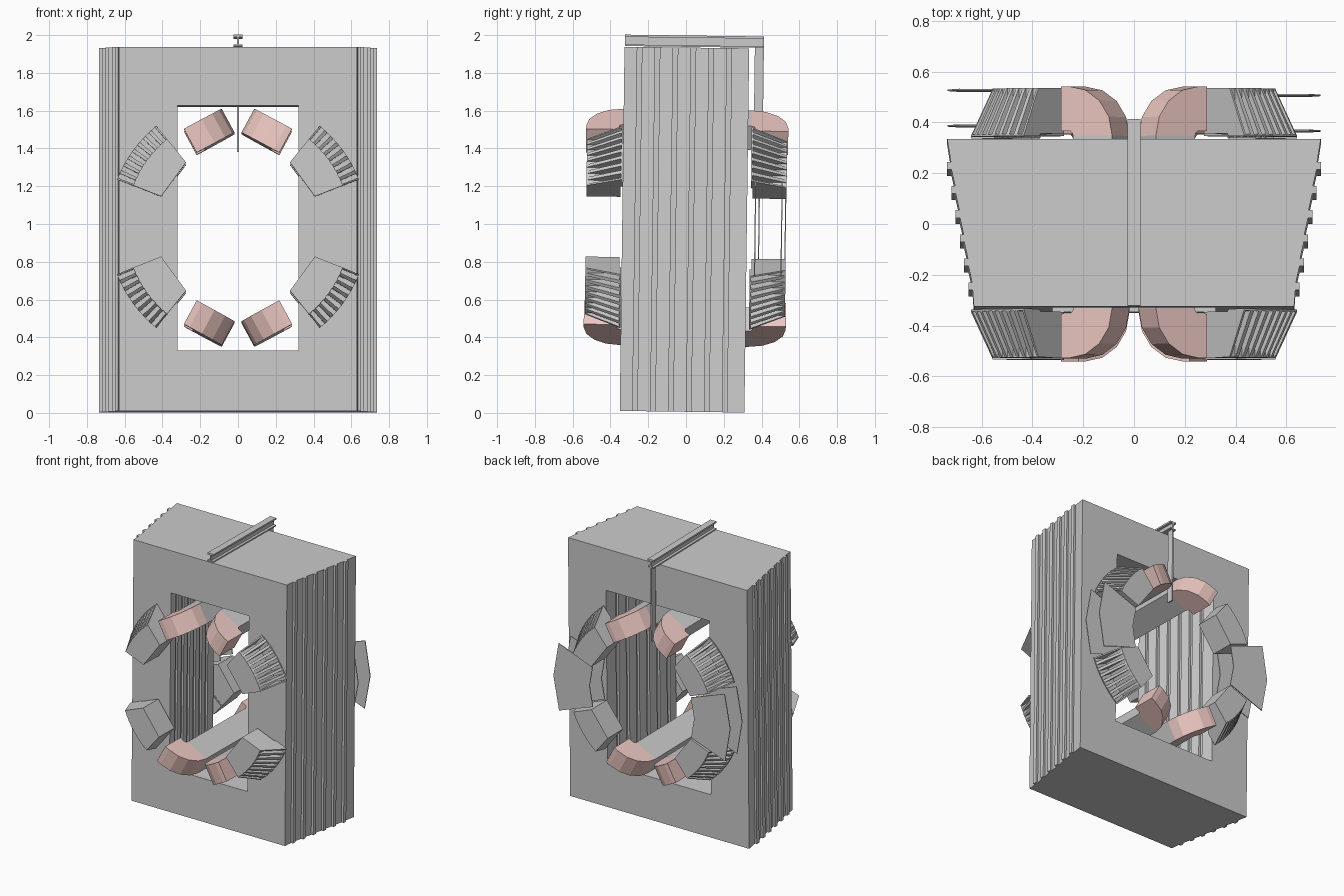
import bpy, bmesh, math
from mathutils import Matrix

if "Cube" in bpy.data.objects:
    bpy.data.objects.remove(bpy.data.objects["Cube"])

ZC = 0.974                                   # height of the coil axis
TILT = (Matrix.Translation((0, 0, ZC + 0.006)) @ Matrix.Rotation(math.radians(-0.75), 4, 'X')
        @ Matrix.Translation((0, 0, -ZC)))   # whole magnet leans slightly back

pink = bpy.data.materials.new("coil_pink")
pink.diffuse_color = (0.85, 0.58, 0.54, 1)
pink.use_nodes = True
pink.node_tree.nodes["Principled BSDF"].inputs["Base Color"].default_value = pink.diffuse_color


def build(name, solids, mat=None):
    """Each solid is a list of vertex rings, skinned and capped."""
    bm = bmesh.new()
    for rings in solids:
        vs = [[bm.verts.new(p) for p in ring] for ring in rings]
        n = len(vs[0])
        for a, b in zip(vs, vs[1:]):
            for i in range(n):
                j = (i + 1) % n
                bm.faces.new((a[i], a[j], b[j], b[i]))
        bm.faces.new(vs[0])
        bm.faces.new(vs[-1])
    bmesh.ops.recalc_face_normals(bm, faces=bm.faces)
    me = bpy.data.meshes.new(name)
    bm.to_mesh(me)
    bm.free()
    ob = bpy.data.objects.new(name, me)
    bpy.context.collection.objects.link(ob)
    ob.matrix_world = TILT
    if mat:
        me.materials.append(mat)
    return ob


def extrude_z(pts, z0, z1):
    return [[(x, y, z) for x, y in pts] for z in (z0, z1)]


def extrude_y(pts, y0, y1):
    return [[(x, y, z) for x, z in pts] for y in (y0, y1)]


def box(x0, x1, y0, y1, z0, z1):
    return extrude_z([(x0, y0), (x1, y0), (x1, y1), (x0, y1)], z0, z1)


def flip(solid, sx=1, sy=1, sz=1):
    """Mirror a solid about the coil axis."""
    return [[(x * sx, y * sy, ZC + (z - ZC) * sz) for x, y, z in r] for r in solid]


def polar(r, deg):
    return r * math.cos(math.radians(deg)), ZC + r * math.sin(math.radians(deg))


# Stepped side outline, widest at the back
YO = -0.008
side = []
for i in range(7):
    x = 0.735 - 0.0167 * i
    y = 0.33 - (0 if i == 0 else 0.025 + 0.095 * i) + YO
    side.append((x, y))
    if i < 6:
        end = 0.33 - 0.12 - 0.095 * i + YO
        side += [(x - 0.0145, end + 0.03), (x, end + 0.03), (x, end)]
side.append((0.63, -0.33 + YO))

# Iron yoke with stepped window cut through
outline = side + [(-x, y) for x, y in reversed(side)]
yoke = build("yoke", [extrude_z(outline, 0, 1.928)])
inner = [(x - 0.31, y) for x, y in side]
inner = [(inner[0][0], 0.5)] + inner + [(inner[-1][0], -0.5)]
hole = inner + [(-x, y) for x, y in reversed(inner)]
cutter = build("window_cutter", [extrude_z(hole, 0.32, 1.617)])
cutter.hide_render = True
mod = yoke.modifiers.new("window", 'BOOLEAN')
mod.object = cutter
mod.solver = 'EXACT'
bpy.context.view_layer.objects.active = yoke
bpy.ops.object.modifier_apply(modifier="window")
bpy.data.objects.remove(cutter)

# Coil cross-section frame: u along the bend, v across it
ANG = math.radians(-28.5)
def coil(u, v, y):
    return (0.018 + u * math.cos(ANG) - v * math.sin(ANG), y,
            ZC + 0.5 + u * math.sin(ANG) + v * math.cos(ANG))

RO, RI, T, Y0 = 0.195, 0.02, 0.143, 0.34
elbow = []
for k in range(5):
    a = math.radians(22.5 * k)
    elbow.append([coil(RO - r * math.cos(a), v, Y0 + r * math.sin(a))
                  for r, v in ((RO, 0), (RI, 0), (RI, T), (RO, T))])
elbow.append([coil(0.228, v, Y0 + r) for r, v in ((RO, 0), (RI, 0), (RI, T), (RO, T))])
bar = [[coil(u, v, y) for u, v in ((0, 0), (RO - RI, 0), (RO - RI, T), (0, T))]
       for y in (-Y0, Y0)]

# Clamp: ring sector block plus radial gussets
A0, A1, N = 21.4, 51.0, 8
STEP = (A1 - A0) / N
block = extrude_y([polar(0.437, A1), polar(0.437, A0)]
                  + [polar(0.596, A0 + STEP * k) for k in range(N + 1)], 0.35, 0.53)
gussets = []
for k in range(N + 1):
    mid = A0 + STEP * k
    lo, hi = max(A0, mid - 0.8), min(A1, mid + 0.8)
    gussets.append([[(polar(r, a)[0], y, polar(r, a)[1])
                     for r, y in ((0.585, 0.53), (0.597, 0.53), (0.688, 0.345), (0.585, 0.345))]
                    for a in (lo, hi)])
base = extrude_y([polar(0.59, A0 + STEP * k) for k in range(N + 1)]
                 + [polar(0.688, A1 - STEP * k) for k in range(N + 1)], 0.34, 0.348)

for sx, hs in ((1, "right"), (-1, "left")):
    for sz, vs in ((1, "upper"), (-1, "lower")):
        build(f"{vs}_{hs}_coil_bar", [flip(bar, sx, 1, sz)])
        for sy, ds in ((-1, "front"), (1, "back")):
            tag = f"{ds}_{vs}_{hs}"
            build(tag + "_coil_elbow", [flip(elbow, sx, sy, sz)], pink)
            build(tag + "_clamp", [flip(s, sx, sy, sz) for s in [block, base] + gussets])

# Thin curved plates joining the back clamps
plate = [polar(0.437, a) for a in (-20, 0, 20)] + [polar(0.733, a) for a in (20, 0, -20)]
for sx, hs, dy in ((1, "right", 0), (-1, "left", 0.02)):
    build(f"back_{hs}_tie_plates",
          [flip(extrude_y(plate, y + dy - 0.003, y + dy + 0.003), sx) for y in (0.366, 0.506)])

# Lifting beam (I section) and its hanger
h = [(0.025, 1.932), (0.025, 1.94), (0.005, 1.94), (0.005, 1.98), (0.025, 1.98), (0.025, 1.992)]
build("top_beam", [extrude_y(h + [(-x, z) for x, z in reversed(h)], -0.335, 0.4)])
build("beam_hanger", [box(-0.005, 0.005, 0.352, 0.4, 1.38, 1.935)])
